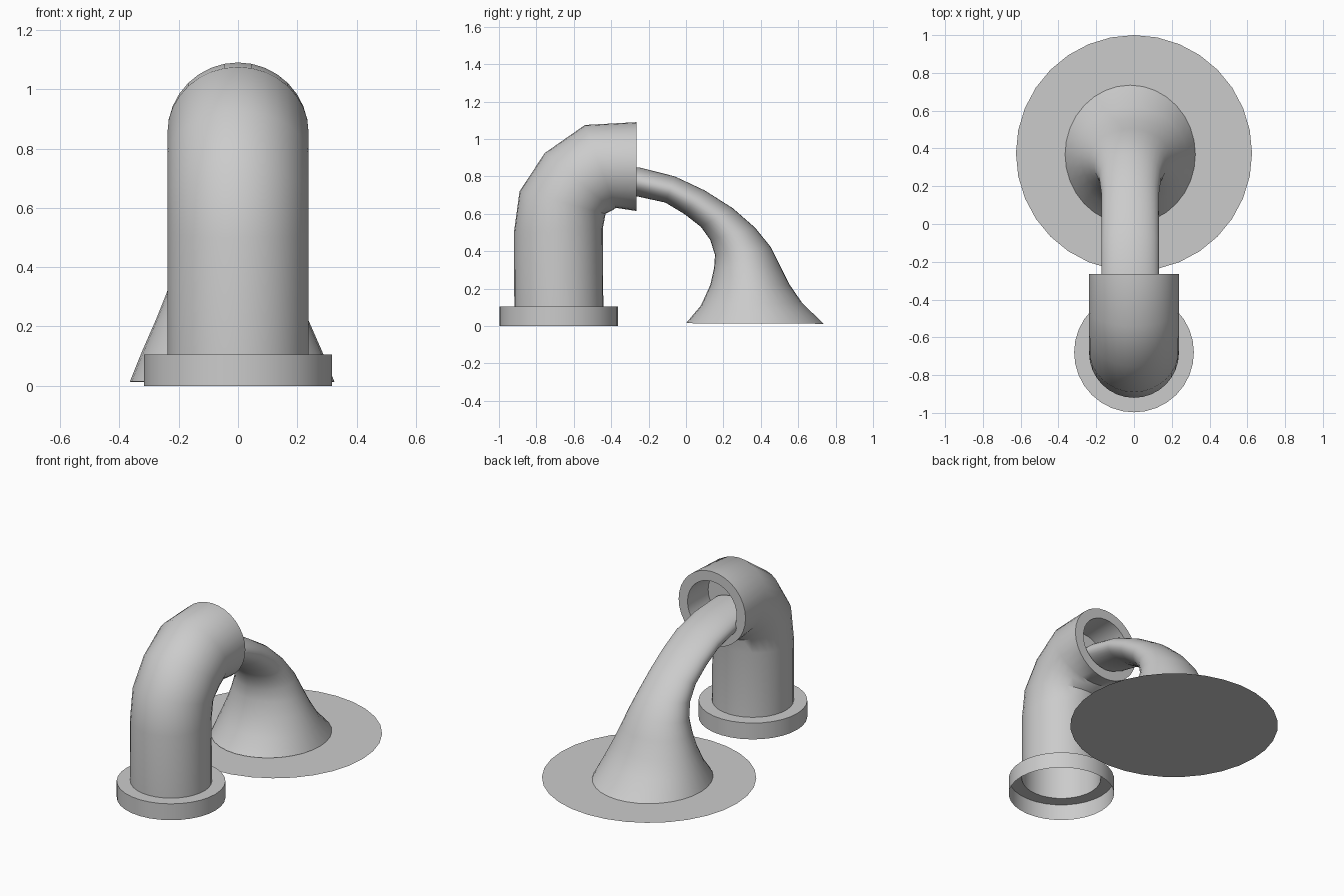
import bpy, bmesh, math

if "Cube" in bpy.data.objects:
    bpy.data.objects.remove(bpy.data.objects["Cube"])

SIDES = 32


def finish(name, bm, recalc=True):
    if recalc:
        bmesh.ops.recalc_face_normals(bm, faces=bm.faces)
    me = bpy.data.meshes.new(name)
    bm.to_mesh(me)
    bm.free()
    ob = bpy.data.objects.new(name, me)
    bpy.context.collection.objects.link(ob)
    bpy.ops.object.select_all(action='DESELECT')
    ob.select_set(True)
    bpy.context.view_layer.objects.active = ob
    bpy.ops.object.shade_smooth_by_angle(angle=math.radians(40))
    return ob


def loft(name, rings, cx=0.0, cap_end=False):
    """Each ring: outer (y, z), inner (y, z), half width in x."""
    bm = bmesh.new()
    loops = []
    for (oy, oz), (iy, iz), w in rings:
        loop = []
        for i in range(SIDES):
            a = 2 * math.pi * i / SIDES
            c, s = math.cos(a), math.sin(a)
            loop.append(bm.verts.new((cx + w * c,
                                      (oy + iy) / 2 + s * (oy - iy) / 2,
                                      (oz + iz) / 2 + s * (oz - iz) / 2)))
        loops.append(loop)
    for a, b in zip(loops, loops[1:]):
        for i in range(SIDES):
            j = (i + 1) % SIDES
            bm.faces.new((a[i], a[j], b[j], b[i]))
    if cap_end:
        bm.faces.new(loops[-1])
    return finish(name, bm)


def flat_ring(y, z, r):
    return ((y - r, z), (y + r, z), r)


# Base flange: open underneath, with an annular top meeting the pipe
loft("base_flange", [flat_ring(-0.68, 0.0, 0.317),
                     flat_ring(-0.68, 0.105, 0.317),
                     flat_ring(-0.68, 0.105, 0.238)])

# Bent pipe with a rim and a recessed mouth
R = 0.238
loft("bent_pipe", [flat_ring(-0.68, 0.105, R),
                   ((-0.92, 0.50), (-0.445, 0.52), R),
                   ((-0.89, 0.72), (-0.43, 0.60), R),
                   ((-0.755, 0.925), (-0.39, 0.62), R),
                   ((-0.54, 1.075), (-0.375, 0.632), R),
                   ((-0.265, 1.09), (-0.265, 0.615), R),
                   ((-0.265, 1.027), (-0.265, 0.678), 0.175),
                   ((-0.475, 1.02), (-0.475, 0.676), 0.175)], cap_end=True)

# Water stream falling from the mouth and flaring onto the pool
loft("water_stream", [((-0.46, 0.86), (-0.46, 0.71), 0.153),
                      ((-0.25, 0.848), (-0.27, 0.695), 0.153),
                      ((-0.06, 0.80), (-0.11, 0.66), 0.153),
                      ((0.10, 0.725), (-0.01, 0.60), 0.152),
                      ((0.25, 0.63), (0.08, 0.53), 0.153),
                      ((0.37, 0.525), (0.13, 0.46), 0.165),
                      ((0.455, 0.42), (0.155, 0.38), 0.19),
                      ((0.505, 0.32), (0.15, 0.31), 0.22),
                      ((0.555, 0.22), (0.13, 0.22), 0.258),
                      ((0.62, 0.125), (0.08, 0.11), 0.303),
                      ((0.735, 0.012), (0.0, 0.015), 0.345)], cx=-0.02)

# Thin round pool surface
bm = bmesh.new()
bm.faces.new([bm.verts.new((0.625 * math.cos(2 * math.pi * i / SIDES),
                            0.375 + 0.625 * math.sin(2 * math.pi * i / SIDES),
                            0.01)) for i in range(SIDES)])
finish("pool_surface", bm, recalc=False)
